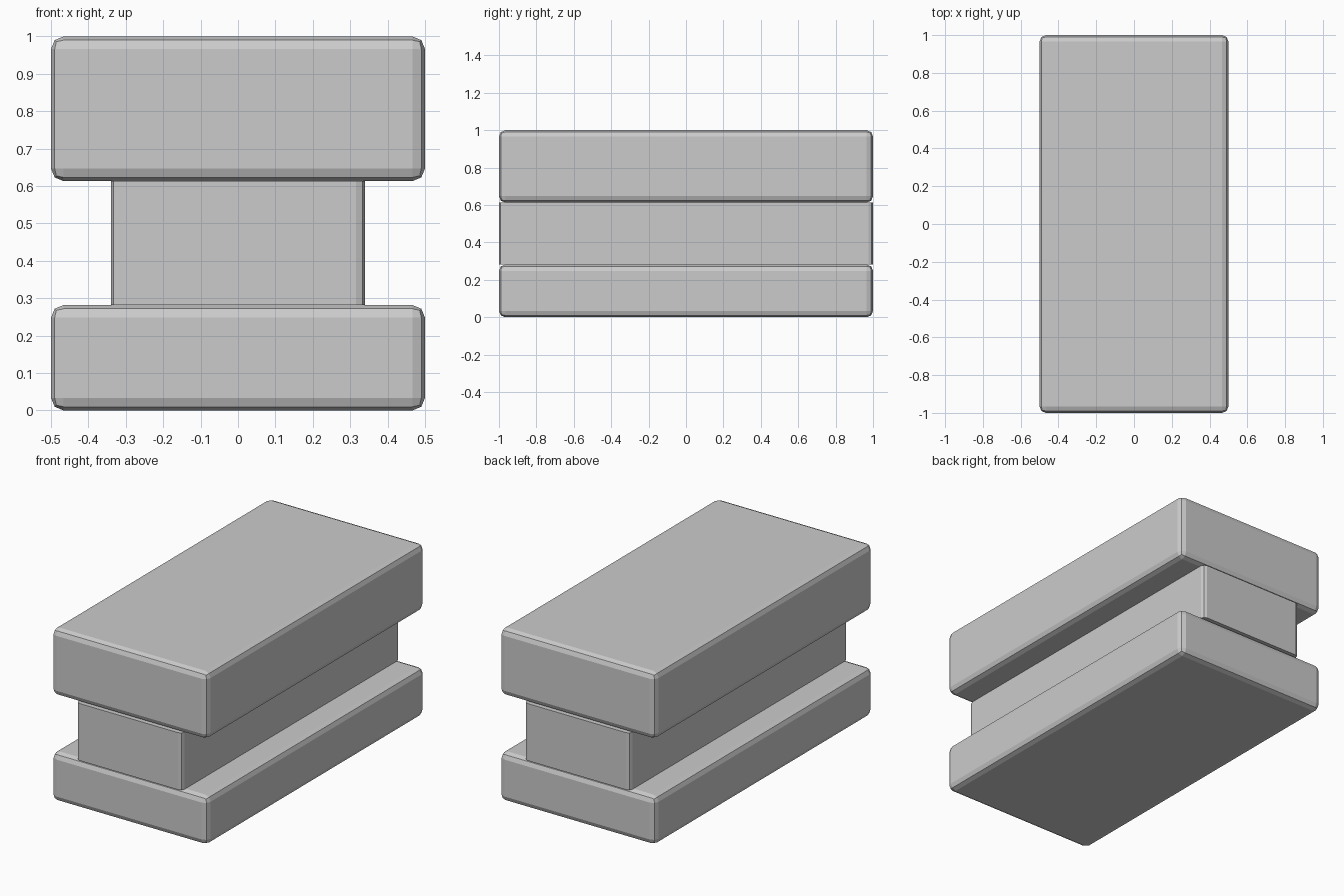
import bpy, bmesh

if "Cube" in bpy.data.objects:
    bpy.data.objects.remove(bpy.data.objects["Cube"])


def rounded_block(name, width, z0, z1, bevel, upright_only=False):
    """Box on the centre line, 2 deep, with two-step bevelled edges."""
    bm = bmesh.new()
    bmesh.ops.create_cube(bm, size=1)
    for v in bm.verts:
        v.co.x *= width
        v.co.y *= 2
        v.co.z = z0 + (v.co.z + 0.5) * (z1 - z0)
    edges = [e for e in bm.edges
             if not upright_only or abs(e.verts[0].co.z - e.verts[1].co.z) > 0.01]
    bmesh.ops.bevel(bm, geom=edges, offset=bevel, offset_type='OFFSET',
                    segments=2, profile=0.5, affect='EDGES')
    mesh = bpy.data.meshes.new(name)
    bm.to_mesh(mesh)
    bm.free()
    obj = bpy.data.objects.new(name, mesh)
    bpy.context.collection.objects.link(obj)
    return obj


# Wide base, narrow neck flush with both ends, thick top slab
rounded_block("base_slab", 1.0, 0.0, 0.282, 0.034)
rounded_block("neck", 0.68, 0.282, 0.613, 0.025, upright_only=True)
rounded_block("top_slab", 1.0, 0.613, 1.0, 0.034)
